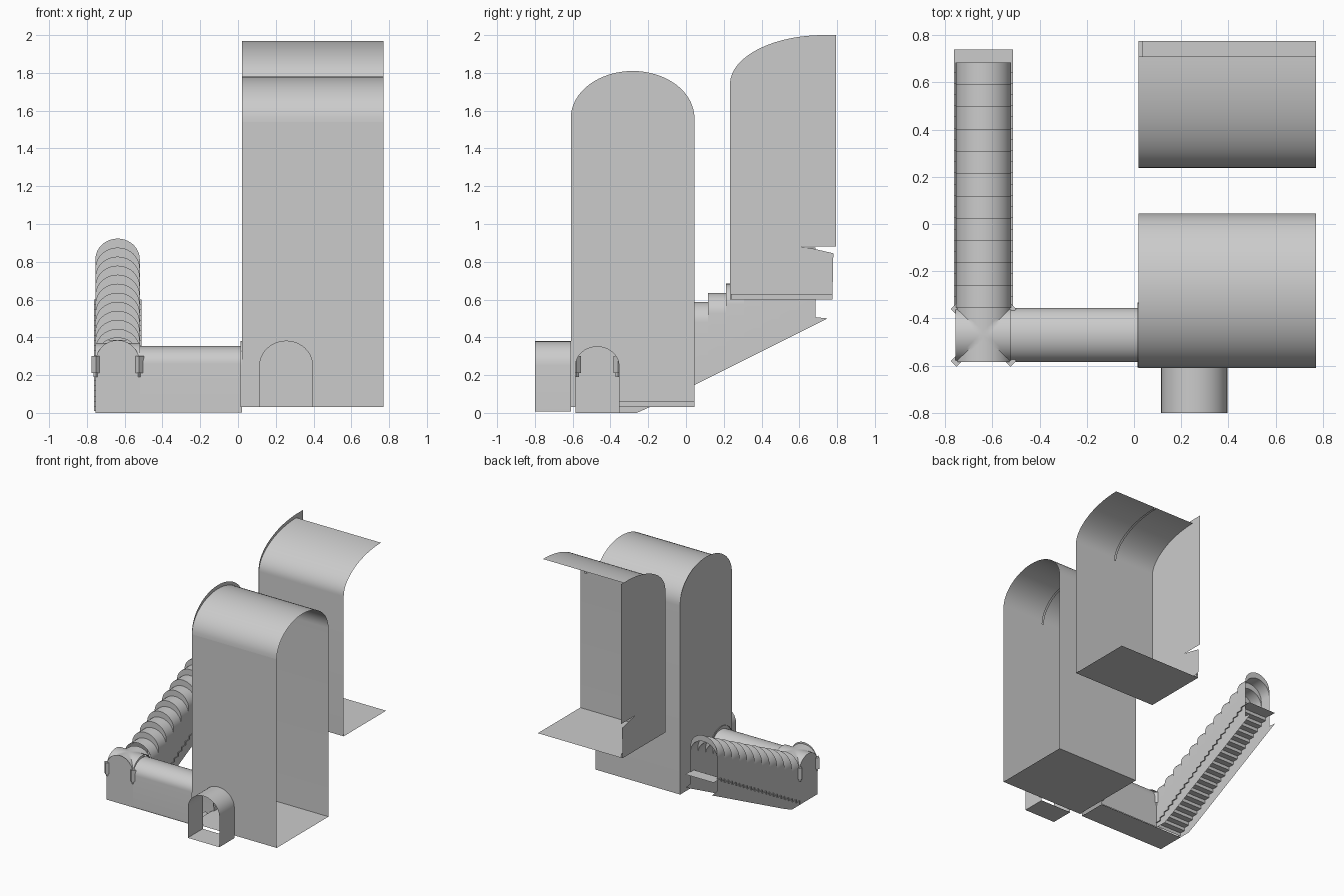
import bpy, bmesh
from math import sin, cos, pi
from mathutils import Matrix

if "Cube" in bpy.data.objects:
    bpy.data.objects.remove(bpy.data.objects["Cube"])


def mesh(name, verts, faces):
    me = bpy.data.meshes.new(name)
    me.from_pydata(verts, [], faces)
    ob = bpy.data.objects.new(name, me)
    bpy.context.collection.objects.link(ob)
    return ob


def arc(c, hw, spring, top, n=20, a0=pi, a1=0.0):
    """Elliptical arch points (u, z), left to right."""
    return [(c + hw * cos(a0 + (a1 - a0) * i / n),
             spring + (top - spring) * sin(a0 + (a1 - a0) * i / n)) for i in range(n + 1)]


def arch(c, hw, bottom, spring, top, n=20):
    """Arch with vertical legs."""
    return [(c - hw, bottom)] + arc(c, hw, spring, top, n) + [(c + hw, bottom)]


def put(axis, p, w):
    return (w, p[0], p[1]) if axis == 'X' else (p[0], w, p[1])


def strip(name, axis, pa, wa, pb, wb, closed=False):
    """Skin between two profiles placed at wa and wb along an axis."""
    n = len(pa)
    v = [put(axis, p, wa) for p in pa] + [put(axis, p, wb) for p in pb]
    f = [(i, (i + 1) % n, n + (i + 1) % n, n + i) for i in range(n if closed else n - 1)]
    return mesh(name, v, f)


def panel(name, axis, prof, w):
    return mesh(name, [put(axis, p, w) for p in prof], [list(range(len(prof)))])


def floor(name, x0, x1, y0, y1, z):
    return mesh(name, [(x0, y0, z), (x1, y0, z), (x1, y1, z), (x0, y1, z)], [(0, 1, 2, 3)])


def box(name, x0, x1, y0, y1, z0, z1):
    bpy.ops.mesh.primitive_cube_add(size=1, location=((x0 + x1) / 2, (y0 + y1) / 2, (z0 + z1) / 2))
    ob = bpy.context.object
    ob.name = name
    ob.data.transform(Matrix.Diagonal((x1 - x0, y1 - y0, z1 - z0, 1)))
    return ob


def rib(name, outer, inner, x0, x1):
    """Thin curved beam under a vault."""
    loop = outer + inner[::-1]
    strip(name, 'X', loop, x0, loop, x1, closed=True)


X0, X1 = 0.02, 0.77

# lower hall: floor, vaulted roof with back wall, front and left walls with doorways
HC, HW = -0.2825, 0.3275
Y0, Y1 = HC - HW, HC + HW
floor("lower_hall_floor", X0, X1, Y0, Y1, 0.03)
vault = arc(HC, HW, 1.54, 1.78, 32) + [(Y1, 0.03)]
strip("lower_hall_vault", 'X', vault, X0, vault, X1)
door = arch(0.255, 0.14, 0.03, 0.25, 0.38)
panel("lower_hall_front_wall", 'Y', [(X0, 0.03)] + door + [(X1, 0.03), (X1, 1.54), (X0, 1.54)], Y0)
passage = arch(-0.47, 0.115, 0.03, 0.25, 0.35)
panel("lower_hall_left_wall", 'X',
      [(Y0, 0.03)] + passage + [(Y1, 0.03)] + arc(HC, HW, 1.56, 1.81, 32)[::-1], X0)
rib("lower_hall_rib", arc(HC, HW, 1.54, 1.78, 32), arc(HC, HW - 0.012, 1.53, 1.765, 32), 0.385, 0.405)
box("lower_hall_skirting", X0, X0 + 0.015, -0.355, Y1, 0.03, 0.06)

# frame around the passage doorway
outer, inner = arch(-0.47, 0.137, 0.03, 0.25, 0.38), arch(-0.47, 0.112, 0.03, 0.25, 0.35)
rib("passage_door_frame", outer, inner, 0.014, 0.032)

# entrance porch
porch = arch(0.255, 0.14, 0.008, 0.25, 0.38)
strip("entrance_porch", 'Y', porch, -0.8, porch, Y0)
floor("entrance_floor", 0.115, 0.395, -0.8, Y0, 0.008)

# upper hall: floor, front wall with half vault, ragged left wall
U0, U1 = 0.238, 0.71
half = [(U0, 0.6)] + arc(U1, U1 - U0, 1.72, 1.97, 24, pi, pi / 2)
strip("upper_hall_front_and_vault", 'X', half, X0, half, X1)
floor("upper_hall_floor", X0, X1, U0, 0.775, 0.6)
panel("upper_hall_left_wall", 'X',
      [(0.233, 0.6)] + arc(0.73, 0.497, 1.74, 2.0, 24, pi, pi / 2) +
      [(0.795, 2.0), (0.795, 0.88), (0.61, 0.88), (0.68, 0.868), (0.78, 0.845), (0.775, 0.6)], X0)
rib("upper_hall_rib", arc(U1, U1 - U0, 1.72, 1.97, 24, pi, pi / 2),
    arc(U1, U1 - U0 - 0.012, 1.71, 1.955, 24, pi, pi / 2), 0.385, 0.405)
box("upper_hall_skirting", X0, X0 + 0.015, U0, 0.775, 0.6, 0.63)

# vaulted corridor to the corner
SC, SW = -0.6375, 0.1175                      # stair centre and half width
L, R = SC - SW, SC + SW
corr = arch(-0.47, 0.115, 0.003, 0.26, 0.355)
strip("corridor_vault", 'X', corr, R, corr, X0)
floor("corridor_floor", L, X0, -0.585, -0.355, 0.0)

# corner room: cross vault and two closed gable walls
n = 20
us = [-cos(pi * i / n) for i in range(n + 1)]
rise = lambda t: max(0.0, 1 - t * t) ** 0.5
verts = [(SC + SW * a, -0.47 + 0.115 * b, 0.265 + 0.105 * max(rise(a), rise(b))) for a in us for b in us]
faces = []
for i in range(n):
    for j in range(n):
        a, b, c, d = i * (n + 1) + j, (i + 1) * (n + 1) + j, (i + 1) * (n + 1) + j + 1, i * (n + 1) + j + 1
        if (i < n / 2) == (j < n / 2):
            faces += [(a, b, c), (a, c, d)]
        else:
            faces += [(a, b, d), (b, c, d)]
mesh("corner_cross_vault", verts, faces)
panel("corner_front_wall", 'Y', arch(SC, SW, 0, 0.265, 0.385), -0.585)
panel("corner_left_wall", 'X', arch(-0.47, 0.115, 0, 0.265, 0.37), L)

# corner brackets turned 45 degrees
for x in (L + 0.003, R - 0.003):
    for y in (-0.58, -0.36):
        for z0, z1, s in ((0.21, 0.30, 0.034), (0.19, 0.21, 0.018)):
            b = box("corner_bracket", -s / 2, s / 2, -s / 2, s / 2, z0, z1)
            b.location = (x, y, (z0 + z1) / 2)
            b.rotation_euler.z = pi / 4

# stair tunnel: stepped vault segments with crescent risers
N, YS, D, H = 11, -0.355, 0.0945, 0.0478
under = lambda y: max(0.0, 0.5 * y + 0.125)
for k in range(N):
    top = 0.397 + H * k
    ya, yb = YS + D * k, YS + D * (k + 1)
    strip("stair_vault_segment", 'Y', arch(SC, SW, under(ya), top - 0.11, top), ya,
          arch(SC, SW, under(yb), top - 0.11, top), yb)
    strip("stair_vault_riser", 'Y', arc(SC, SW, top - 0.11, top), yb,
          arc(SC, SW, top - 0.11 + H, top + H), yb)
for x in (L, R):
    mesh("stair_wall_tip", [(x, 0.6845, 0.467), (x, 0.75, 0.5), (x, 0.6845, 0.507)], [(0, 1, 2)])

# stair treads and risers, ending in a landing
S = 22
line = [(YS, 0.01)]
for i in range(S):
    y, z = YS + 1.045 * i / S, 0.01 + 0.59 * (i + 1) / S
    line += [(y, z), (y + 1.045 / S, z)]
line.append((0.74, 0.60))
strip("stair_steps", 'X', line, L - 0.008, line, R + 0.008)

# consistent normals, smooth vaults with sharp edges
bpy.ops.object.select_all(action='DESELECT')
for ob in bpy.context.scene.objects:
    bm = bmesh.new()
    bm.from_mesh(ob.data)
    bmesh.ops.recalc_face_normals(bm, faces=bm.faces)
    bm.to_mesh(ob.data)
    bm.free()
    ob.select_set(True)
    bpy.context.view_layer.objects.active = ob
bpy.ops.object.shade_smooth_by_angle(angle=0.6)
